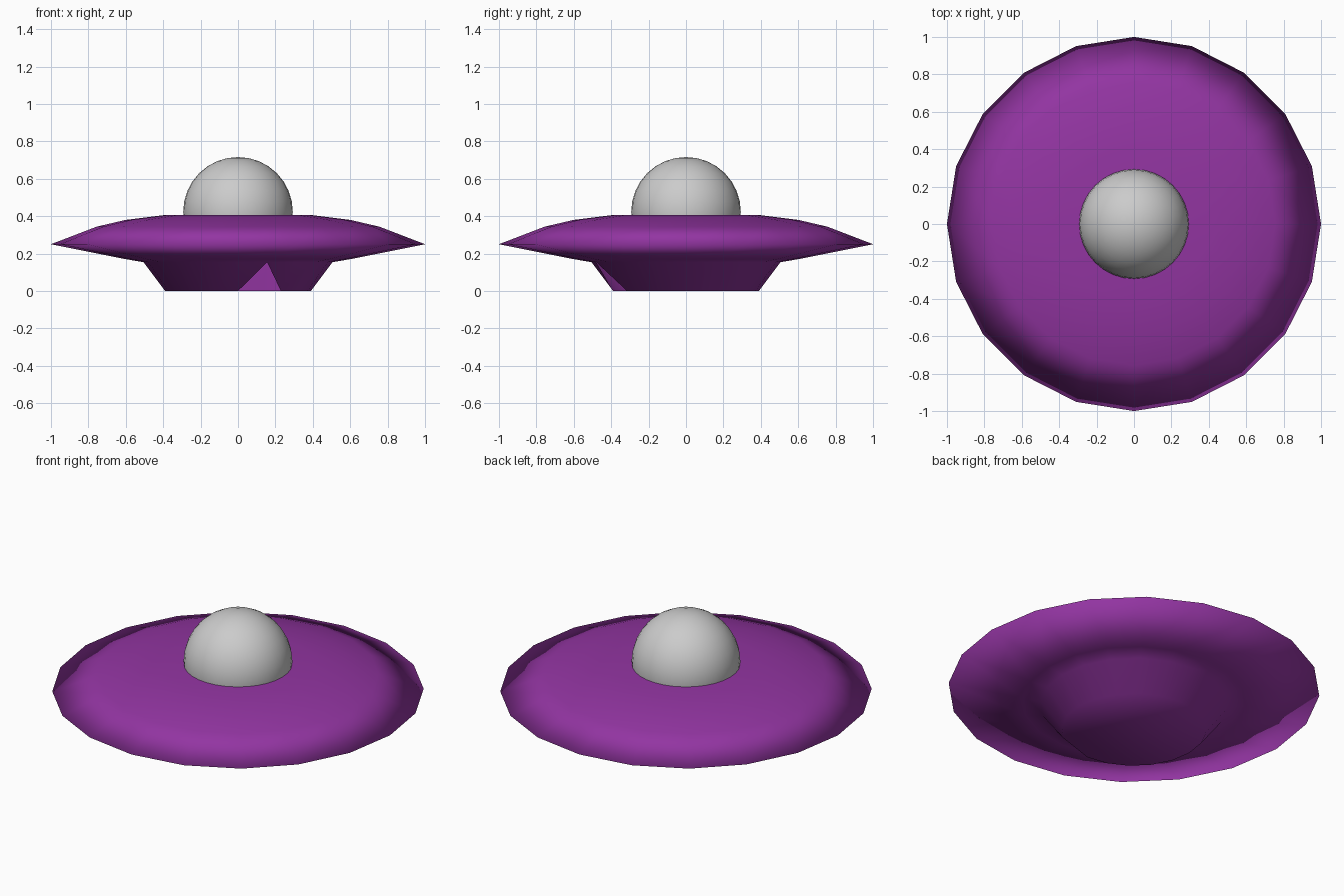
import bpy, bmesh
from math import cos, sin, pi

if "Cube" in bpy.data.objects:
    bpy.data.objects.remove(bpy.data.objects["Cube"])

SIDES = 20
NOTCH = 16  # column with the notch in the base, at the front

# Saucer profile (radius, height), from the base up to the flat top
profile = [(0.39, 0), (0.505, 0.154), (0.6, 0.17), (1.0, 0.25),
           (0.755, 0.344), (0.6, 0.38), (0.4, 0.405)]

# Saucer: revolved rings with a closed base and top
bm = bmesh.new()
rings = [[bm.verts.new((r * cos(2 * pi * k / SIDES), r * sin(2 * pi * k / SIDES), z))
          for k in range(SIDES)] for r, z in profile]
for low, high in zip(rings, rings[1:]):
    for k in range(SIDES):
        n = (k + 1) % SIDES
        bm.faces.new((low[k], low[n], high[n], high[k]))
bm.faces.new(rings[-1])
bm.faces.new(rings[0][::-1])

# Triangular notch: the base edge collapses up to the ring above
base = rings[0]
bmesh.ops.delete(bm, geom=[base[NOTCH]], context='VERTS')
upper = rings[1]
bm.faces.new((base[NOTCH - 1], upper[NOTCH], upper[NOTCH - 1]))
bm.faces.new((base[NOTCH + 1], upper[NOTCH + 1], upper[NOTCH]))
bm.faces.new([v for v in reversed(base) if v.is_valid])

for f in bm.faces:
    f.smooth = True
mesh = bpy.data.meshes.new("saucer_body")
bm.to_mesh(mesh)
bm.free()
body = bpy.data.objects.new("saucer_body", mesh)
bpy.context.collection.objects.link(body)

purple = bpy.data.materials.new("purple")
purple.diffuse_color = (0.29, 0.035, 0.36, 1)
purple.use_nodes = True
purple.node_tree.nodes["Principled BSDF"].inputs["Base Color"].default_value = purple.diffuse_color
mesh.materials.append(purple)

# Cockpit dome, sunk into the flat top
bpy.ops.mesh.primitive_uv_sphere_add(segments=32, ring_count=16, radius=0.293,
                                     location=(0, 0, 0.423))
dome = bpy.context.object
dome.name = "cockpit_dome"
bpy.ops.object.shade_smooth()
